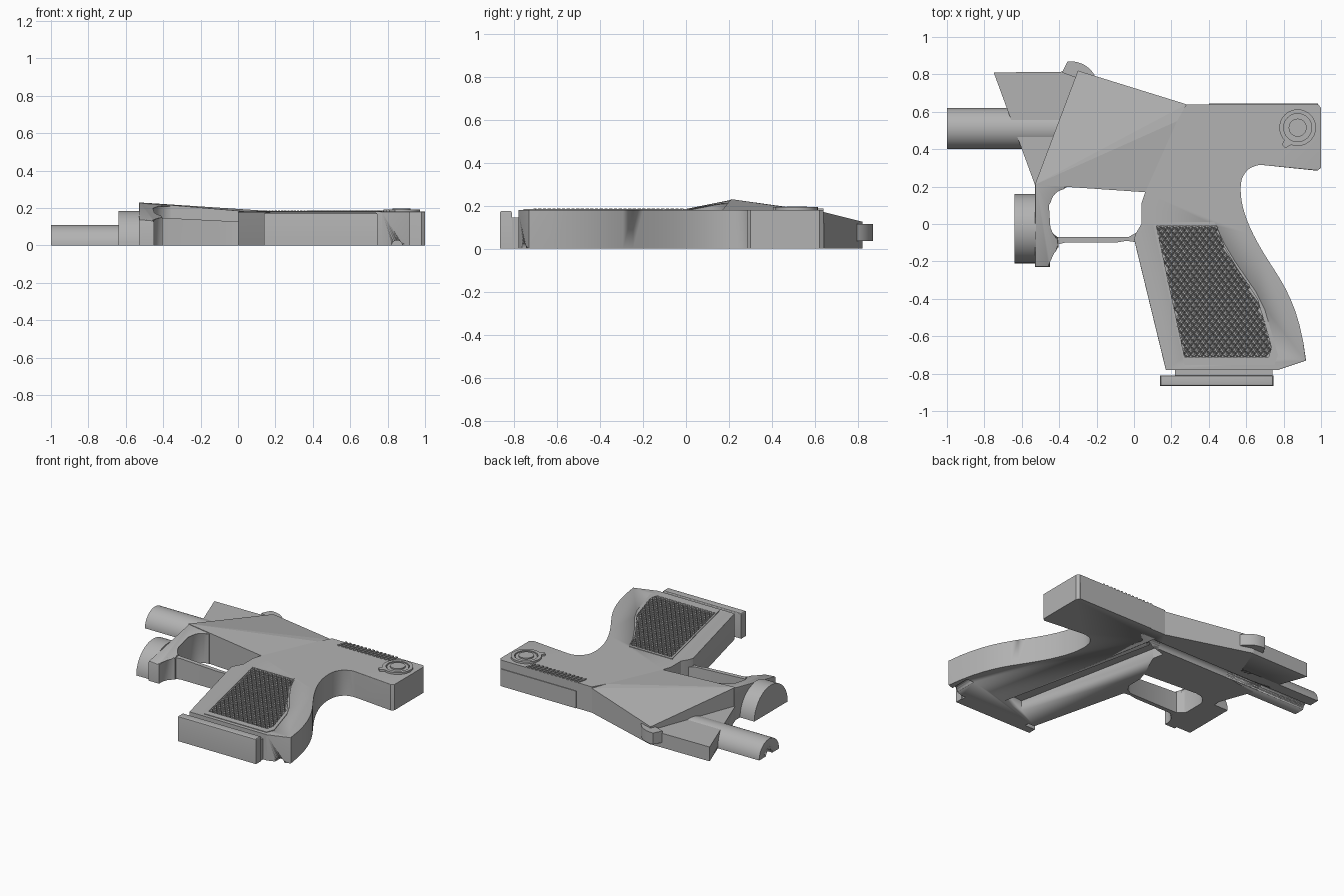
import bpy, bmesh, math
from mathutils import Vector, Matrix
from mathutils.geometry import interpolate_bezier

if "Cube" in bpy.data.objects:
    bpy.data.objects.remove(bpy.data.objects["Cube"], do_unlink=True)

grey = bpy.data.materials.new("plain_grey")
grey.use_nodes = True
grey.diffuse_color = (0.45, 0.45, 0.45, 1)
grey.node_tree.nodes["Principled BSDF"].inputs["Base Color"].default_value = (0.45, 0.45, 0.45, 1)


def finish(name, bm, smooth=True):
    bmesh.ops.recalc_face_normals(bm, faces=bm.faces)
    mesh = bpy.data.meshes.new(name)
    bm.to_mesh(mesh)
    bm.free()
    mesh.materials.append(grey)
    ob = bpy.data.objects.new(name, mesh)
    bpy.context.collection.objects.link(ob)
    bpy.ops.object.select_all(action='DESELECT')
    ob.select_set(True)
    bpy.context.view_layer.objects.active = ob
    if smooth:
        bpy.ops.object.shade_smooth_by_angle(angle=math.radians(30))
    return ob


def add_prism(bm, pts, bottom, top):
    """Extruded outline; top may be a height or a function of x and y."""
    height = top if callable(top) else lambda x, y: top
    low = [bm.verts.new((x, y, bottom)) for x, y in pts]
    high = [bm.verts.new((x, y, height(x, y))) for x, y in pts]
    bm.faces.new(low)
    cap = bm.faces.new(high)
    n = len(pts)
    for i in range(n):
        j = (i + 1) % n
        bm.faces.new((low[i], low[j], high[j], high[i]))
    return cap


def prism(name, pts, bottom, top, bevel=0, chosen=lambda p: True, segments=3):
    bm = bmesh.new()
    cap = add_prism(bm, pts, bottom, top)
    if bevel:
        edges = [e for e in cap.edges if chosen((e.verts[0].co + e.verts[1].co) / 2)]
        bmesh.ops.bevel(bm, geom=edges, offset=bevel, segments=segments,
                        profile=0.5, affect='EDGES', clamp_overlap=True)
    return finish(name, bm)


def rect(x0, x1, y0, y1):
    return [(x0, y0), (x1, y0), (x1, y1), (x0, y1)]


def arc(cx, cy, r, a0, a1, n):
    return [(cx + r * math.cos(math.radians(a0 + (a1 - a0) * i / n)),
             cy + r * math.sin(math.radians(a0 + (a1 - a0) * i / n))) for i in range(n + 1)]


def half_cylinder(name, x0, x1, y, r, link=True):
    """Half round bar lying along x, flat side down."""
    bm = bmesh.new()
    section = arc(y, 0, r, 0, 180, 32)
    ends = [[bm.verts.new((x, p, q)) for p, q in section] for x in (x0, x1)]
    for e in ends:
        bm.faces.new(e)
    n = len(section)
    for i in range(n):
        j = (i + 1) % n
        bm.faces.new((ends[0][i], ends[0][j], ends[1][j], ends[1][i]))
    return finish(name, bm)


def cut(ob, cutter):
    bpy.ops.object.select_all(action='DESELECT')
    bpy.context.view_layer.objects.active = ob
    ob.select_set(True)
    m = ob.modifiers.new("cut", 'BOOLEAN')
    m.operation, m.solver, m.object = 'DIFFERENCE', 'EXACT', cutter
    while ob.modifiers[0] != m:
        bpy.ops.object.modifier_move_up(modifier=m.name)
    bpy.ops.object.modifier_apply(modifier=m.name)


def curve(a, b, c, d, n=10):
    return [(p.x, p.y) for p in interpolate_bezier(Vector(a), Vector(b), Vector(c), Vector(d), n)]


# Grip and rear slide in one outline, with a rounded grip edge
back = (curve((0.92, -0.73), (0.88, -0.4), (0.78, -0.3), (0.69, -0.15))
        + curve((0.69, -0.15), (0.6, 0), (0.57, 0.1), (0.57, 0.19))[1:]
        + curve((0.57, 0.19), (0.57, 0.28), (0.62, 0.32), (0.69, 0.315))[1:])
outline = [(0.28, 0.64), (0.23, 0.55), (0.06, 0.17), (0.04, 0.11), (0.04, 0.0), (0.01, -0.05),
           (0.0, -0.08), (0.17, -0.78), (0.77, -0.78)] + back + [(0.98, 0.285), (1, 0.3), (1, 0.62), (0.985, 0.64)]
frame = prism("grip_and_slide", outline, 0, 0.18, 0.045,
              lambda p: p.y < 0.31 and p.y > -0.77 and not (p.x < 0.1 and p.y > -0.1), 5)

# Sloped receiver with a ridge across its upper face
corners = [(-0.53, 0.21, 0.23), (-0.30, 0.82, 0.125), (0.28, 0.64, 0.17), (0.23, 0.55, 0.18), (0.06, 0.17, 0.18)]
bm = bmesh.new()
low = [bm.verts.new((x, y, 0)) for x, y, z in corners]
top = [bm.verts.new(c) for c in corners]
bm.faces.new(low)
for tri in ((0, 1, 2), (0, 2, 3), (0, 3, 4)):
    bm.faces.new([top[i] for i in tri])
for i in range(5):
    j = (i + 1) % 5
    bm.faces.new((low[i], low[j], top[j], top[i]))
receiver = finish("receiver", bm, False)

# Front block, barrel and lower front cylinder
front_block = prism("front_block", [(-0.75, 0.81), (-0.30, 0.815), (-0.5, 0.22), (-0.53, 0.21)], 0, 0.1)
barrel = half_cylinder("barrel", -1, -0.36, 0.51, 0.11)
half_cylinder("front_cylinder", -0.64, -0.525, -0.025, 0.185)

# Front sight
prism("front_sight", [(-0.385, 0.81), (-0.355, 0.87)] + arc(-0.34, 0.72, 0.15, 90, 30, 8) + [(-0.25, 0.76)],
      0.035, 0.115)

# Front post and trigger guard
prism("front_post", [(-0.53, 0.22), (-0.53, -0.23), (-0.45, -0.23)] + arc(-0.355, -0.205, 0.095, 180, 120, 4)
      + [(-0.41, -0.07), (-0.44, -0.055), (-0.455, -0.02)] + arc(-0.36, 0.1, 0.095, 180, 90, 8) + [(-0.36, 0.22)],
      0, lambda x, y: 0.185 + 0.2 * y - 0.08 * (x + 0.53), 0.008, segments=2)
prism("trigger_guard", [(-0.45, -0.15), (-0.41, -0.11), (-0.37, -0.1), (-0.1, -0.1), (-0.04, -0.09),
                        (0.03, -0.1), (0.04, 0.0), (0.015, -0.045), (-0.03, -0.07), (-0.41, -0.07), (-0.455, -0.03)],
      0, lambda x, y: 0.1275 - 0.05 * x)

# Magazine neck and base
prism("magazine_neck", rect(0.22, 0.74, -0.815, -0.77), 0, 0.145)
prism("magazine_base", rect(0.14, 0.745, -0.865, -0.81), 0, 0.175, 0.008)

# Grip panel rim and sunken field
rim = [(0.1, 0.01), (0.27, -0.755), (0.75, -0.755), (0.77, -0.7), (0.7, -0.46),
       (0.65, -0.36), (0.54, -0.2), (0.48, -0.1), (0.43, 0.01)]
field = [(0.12, -0.01), (0.27, -0.71), (0.72, -0.71), (0.735, -0.66), (0.66, -0.4),
         (0.54, -0.22), (0.48, -0.12), (0.44, -0.01)]
panel = prism("grip_panel", rim, 0.16, 0.184)
cutter = prism("field_cutter", field, 0.165, 0.3)
cut(panel, cutter)
cut(frame, cutter)
bpy.data.objects.remove(cutter, do_unlink=True)


def inside(x, y, poly):
    """True when the point lies in the polygon."""
    hit = False
    for (xa, ya), (xb, yb) in zip(poly, poly[1:] + poly[:1]):
        if (ya > y) != (yb > y) and x < xa + (y - ya) * (xb - xa) / (yb - ya):
            hit = not hit
    return hit


# Diamond knurling
bm = bmesh.new()
dx, dy = 0.034, 0.044
for row in range(34):
    for col in range(22):
        x = 0.1 + (col + row % 2 / 2) * dx
        y = -0.02 - row * dy / 2
        if inside(x, y, field):
            ring = [bm.verts.new((x + a * dx / 2, y + b * dy / 2, 0.164))
                    for a, b in ((1, 0), (0, 1), (-1, 0), (0, -1))]
            tip = [bm.verts.new((x + a * dx / 6, y + b * dy / 6, 0.186))
                   for a, b in ((1, 0), (0, 1), (-1, 0), (0, -1))]
            bm.faces.new(tip)
            for i in range(4):
                j = (i + 1) % 4
                bm.faces.new((ring[i], ring[j], tip[j], tip[i]))
finish("grip_knurling", bm, False)

# Slide serrations
bm = bmesh.new()
for i in range(14):
    x = 0.37 + i * 0.03
    add_prism(bm, [(x, 0.57), (x + 0.014, 0.57), (x + 0.03, 0.64), (x + 0.016, 0.64)], 0.17, 0.187)
finish("slide_serrations", bm, False)

# Side plate along the slide
prism("slide_side_plate", rect(0.4, 0.985, 0.635, 0.645), 0, 0.12)

# Rear selector: disc with ring groove and a short lever
bm = bmesh.new()
for radius, inner, z in ((0.098, 0.075, 0.193), (0.07, 0, 0.188), (0.048, 0, 0.197)):
    if inner:
        rings = [[bm.verts.new((x, y, h)) for x, y in arc(0.875, 0.515, r, 0, 351, 39)]
                 for r, h in ((radius, 0.17), (radius, z), (inner, z), (inner, 0.17))]
        for a, b in zip(rings, rings[1:] + rings[:1]):
            for i in range(40):
                j = (i + 1) % 40
                bm.faces.new((a[i], a[j], b[j], b[i]))
    else:
        add_prism(bm, arc(0.875, 0.515, radius, 0, 351, 39), 0.17, z)
add_prism(bm, [(0.79, 0.425), (0.81, 0.405), (0.85, 0.43), (0.81, 0.46)], 0.17, 0.193)
finish("selector_knob", bm)

# Channels in the flat underside: barrel bore and grip slot
bore = half_cylinder("bore_cutter", -1.1, 0.3, 0.51, 0.035)
bore.location.z = -0.001
slot = prism("slot_cutter", [(0.36, -0.68), (0.52, -0.66), (0.27, 0.48), (0.13, 0.44)], -0.05, 0.07)
notch = half_cylinder("notch_cutter", -0.1, 0.12, 0, 0.028)
notch.matrix_world = Matrix.Translation((0.85, -0.72, -0.001)) @ Matrix.Rotation(math.radians(90), 4, 'Z')
bpy.context.view_layer.update()
for part in (frame, receiver, front_block, barrel):
    cut(part, bore)
for part in (frame, receiver):
    cut(part, slot)
cut(frame, notch)
for helper in (bore, slot, notch):
    bpy.data.objects.remove(helper, do_unlink=True)
